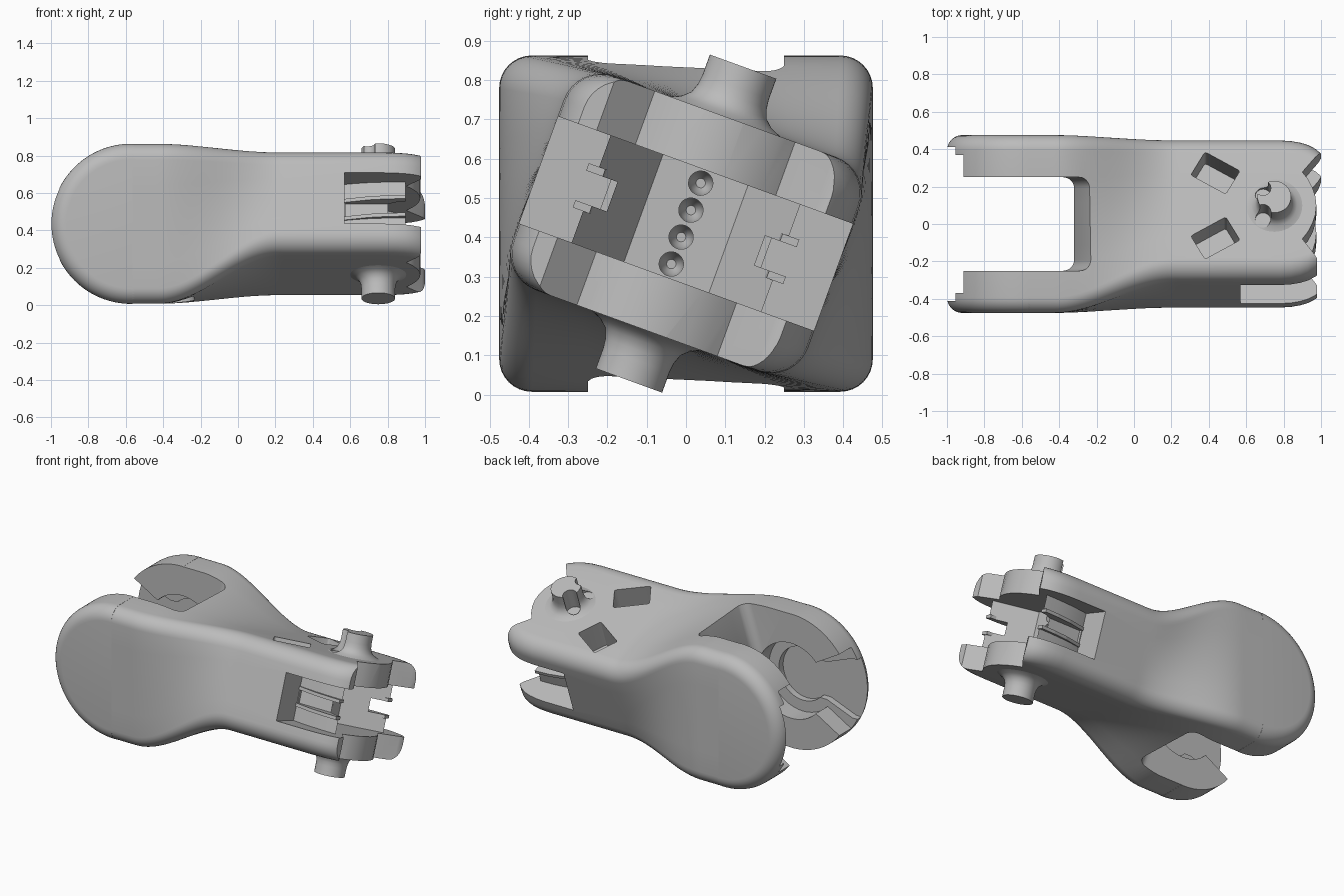
import bpy, bmesh, math
from mathutils import Matrix, Vector

cube = bpy.data.objects.get("Cube")
if cube:
    bpy.data.objects.remove(cube, do_unlink=True)

MID = 0.435            # height of the central axis
TILT = math.radians(-20)
FRAME = Matrix.Translation((0, 0, MID)) @ Matrix.Rotation(TILT, 4, 'X')
LEVEL = Matrix.Translation((0, 0, MID))

grey = bpy.data.materials.new("plain_grey")
grey.use_nodes = True
grey.diffuse_color = (0.5, 0.5, 0.5, 1)
grey.node_tree.nodes["Principled BSDF"].inputs["Base Color"].default_value = grey.diffuse_color


def loft(name, rings, frame=LEVEL):
    """Skin a list of equal rings and cap both ends."""
    bm = bmesh.new()
    loops = [[bm.verts.new(frame @ Vector(p)) for p in ring] for ring in rings]
    n = len(loops[0])
    for a, b in zip(loops, loops[1:]):
        for i in range(n):
            j = (i + 1) % n
            bm.faces.new((a[i], a[j], b[j], b[i]))
    bm.faces.new(loops[0])
    bm.faces.new(loops[-1])
    bmesh.ops.recalc_face_normals(bm, faces=bm.faces)
    mesh = bpy.data.meshes.new(name)
    bm.to_mesh(mesh)
    bm.free()
    mesh.materials.append(grey)
    ob = bpy.data.objects.new(name, mesh)
    bpy.context.collection.objects.link(ob)
    return ob


def place(axis, a, b, c):
    """Put plan coordinates a, b on the plane across the axis, at c along it."""
    return {'X': (c, a, b), 'Y': (a, c, b), 'Z': (a, b, c)}[axis]


def prism(name, points, axis, low, high, frame=FRAME):
    return loft(name, [[place(axis, a, b, c) for a, b in points] for c in (low, high)], frame)


def circle(radius, a=0.0, b=0.0, n=48):
    return [(a + radius * math.cos(i * math.tau / n), b + radius * math.sin(i * math.tau / n))
            for i in range(n)]


def rect(a0, a1, b0, b1):
    return [(a0, b0), (a1, b0), (a1, b1), (a0, b1)]


def mirrored(half):
    return half + [(a, -b) for a, b in reversed(half)]


def rounded(half_a, half_b, radius, steps=8, sides=5):
    """Rounded rectangle with extra points along its straight sides."""
    corners = []
    for k, (sa, sb) in enumerate(((1, 1), (-1, 1), (-1, -1), (1, -1))):
        arc = [math.pi / 2 * (k + i / steps) for i in range(steps + 1)]
        corners.append([Vector((sa * (half_a - radius) + radius * math.cos(t),
                                sb * (half_b - radius) + radius * math.sin(t))) for t in arc])
    points = []
    for k, corner in enumerate(corners):
        points += corner
        follow = corners[(k + 1) % 4][0]
        points += [corner[-1].lerp(follow, i / sides) for i in range(1, sides)]
    return points


def boolean(target, tool, operation='DIFFERENCE'):
    mod = target.modifiers.new("cut", 'BOOLEAN')
    mod.operation, mod.object, mod.solver = operation, tool, 'EXACT'
    bpy.context.view_layer.objects.active = target
    bpy.ops.object.modifier_apply(modifier=mod.name)
    bpy.data.objects.remove(tool, do_unlink=True)


def smooth(ob, angle=32):
    bpy.ops.object.select_all(action='DESELECT')
    ob.select_set(True)
    bpy.context.view_layer.objects.active = ob
    bpy.ops.object.shade_smooth_by_angle(angle=math.radians(angle))


# Body: a large upright section blending into a smaller tilted one
big = rounded(0.475, 0.427, 0.083)
turn = Matrix.Rotation(TILT, 2)
small = [turn @ p for p in rounded(0.40, 0.29, 0.1)]
rings = []
for i in range(37):
    x = -0.57 + 0.84 * i / 36
    t = min(1, max(0, (x + 0.42) / 0.65))
    t = t * t * (3 - 2 * t)
    rings.append([(x, *p.lerp(q, t)) for p, q in zip(big, small)])
# The tilted end narrows towards its tip
for x, width in ((0.78, 0.4), (0.84, 0.396), (0.89, 0.387), (0.93, 0.374), (0.97, 0.352), (1.0, 0.325), (1.02, 0.3)):
    rings.append([(x, *(turn @ p)) for p in rounded(width, 0.29, 0.1)])
body = loft("twisted_fork_body", rings)

# Half-round rim of the fork, with filleted edges
rim = []
for side in (-1, 1):
    fillet = [math.pi / 2 * i / 8 for i in range(9)]
    for t in (fillet[::-1] if side < 0 else fillet):
        r, y = 0.345 + 0.083 * math.cos(t), side * (0.3925 + 0.083 * math.sin(t))
        arc = [math.pi * (0.5 + i / 64) for i in range(65)]
        points = [(-0.572 + r * math.cos(a), r * math.sin(a)) for a in arc]
        rim.append([place('Y', a, b, y) for a, b in [(-0.565, r)] + points + [(-0.565, -r)]])
boolean(body, loft("rim", rim), 'UNION')

# Gap between the fork arms, flaring at its closed end
gap = []
for z, end in ((-0.6, -0.19), (-0.41, -0.23), (-0.14, -0.32), (0.14, -0.32), (0.41, -0.23), (0.6, -0.19)):
    gap.append([(p.x - 0.6 + end, p.y, z) for p in rounded(0.6, 0.25, 0.06)])
boolean(body, loft("gap", gap))

# Stepped round sockets in the arms, each with a flared entry channel
for side in (-1, 1):
    for depth, radius, throat, mouth in ((0.37, 0.24, 0.16, 0.265), (0.412, 0.17, 0.12, 0.19)):
        channel = mirrored([(-0.57, throat), (-0.74, throat), (-0.92, mouth), (-1.1, mouth)])
        low, high = sorted((side * 0.2, side * depth))
        boolean(body, prism("socket", circle(radius, -0.57), 'Y', low, high, LEVEL))
        boolean(body, prism("channel", channel, 'Y', low, high, LEVEL))

# Hinge end outline: rounded middle lug between two pointed ears, one a little shorter
lug = [(0.9, 0.19), (0.93, 0.15), (0.955, 0.1), (0.97, 0.05)]
ear = [(-1.5, 0.7), (1.0, 0.7), (1.0, 0.32), (0.985, 0.295)]
short_ear = [(min(x, 0.978), -v) for x, v in reversed(ear)]
outline = ear + lug + [(0.975, 0)] + [(x, -v) for x, v in reversed(lug)] + short_ear
boolean(body, prism("outline", outline, 'Z', -0.8, 0.8), 'INTERSECT')

# Open slot between the upper and lower hinge plates
boolean(body, prism("slot", rect(0.57, 1.3, -0.7, 0.7), 'Z', -0.145, 0.145))

# Two slanted pockets in the upper face
for side in (-1, 1):
    spin = Matrix.Rotation(side * math.radians(-30), 2)
    pocket = [spin @ p + Vector((0.435, side * 0.185)) for p in rounded(0.108, 0.076, 0.012, 3, 2)]
    boolean(body, prism("pocket", pocket, 'Z', 0.11, 0.5))
smooth(body)

# Hinge core: deep V-faced block with a row of holes and a groove along each side
flank = [(0.565, 0.215), (0.62, 0.23), (0.7, 0.245), (0.8, 0.255), (0.895, 0.257), (0.66, 0.115)]
core = prism("hinge_core", mirrored(flank), 'Z', -0.15, 0.15)
for side in (-1, 1):
    low, high = sorted((side * 0.2, side * 0.4))
    boolean(core, prism("groove", rect(0.575, 1.1, low, high), 'Z', -0.04, 0.04))
for i in range(4):
    w = (i - 1.5) * 0.073
    boolean(core, loft("hole", [[place('X', a, b, x) for a, b in circle(r, 0, w, 24)]
                                for x, r in ((0.58, 0.012), (0.6, 0.024), (0.64, 0.031), (0.8, 0.031))], FRAME))
smooth(core)

# Thin lips bordering the grooves
for side in (-1, 1):
    for edge in (-1, 1):
        lip = [(0.57, 0.2), (0.895, 0.24), (0.895, 0.285), (0.8, 0.28), (0.7, 0.265), (0.57, 0.225)]
        low, high = sorted((edge * 0.04, edge * 0.06))
        prism("groove_lip", [(x, side * v) for x, v in lip], 'Z', low, high)

# Pivot posts with flared feet; the upper one is notched
for name, side in (("upper_post", 1), ("lower_post", -1)):
    profile = [(0.16, 0.27), (0.15, 0.29), (0.122, 0.302), (0.102, 0.32),
               (0.093, 0.345), (0.09, 0.37), (0.09, 0.425)]
    post = loft(name, [[(a, b, side * w) for a, b in circle(r, 0.75)] for r, w in profile], FRAME)
    if side > 0:
        for v in (-0.085, 0.05):
            boolean(post, prism("notch", circle(0.042, 0.69, v, 24), 'Z', 0.292, 0.6))
    smooth(post)
